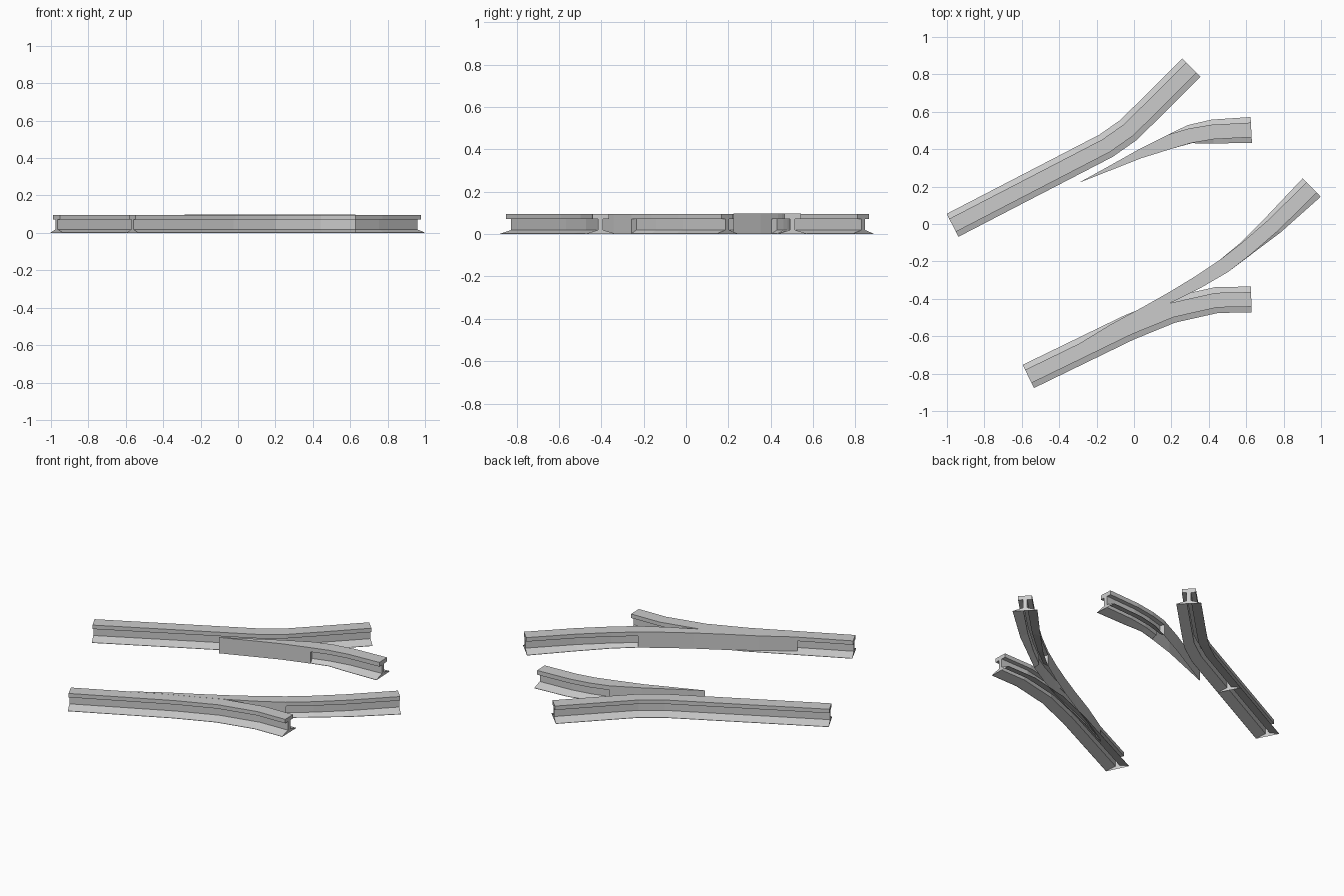
import bpy, bmesh
from mathutils import Vector

if "Cube" in bpy.data.objects:
    bpy.data.objects.remove(bpy.data.objects["Cube"])

HEAD, FOOT, WEB = 0.039, 0.069, 0.012   # half widths of the rail section
TOP = 0.095


def profile(hl, hr, fl, fr, wl, wr, top):
    # open-bottomed rail outline, left foot -> over the head -> right foot
    left = [(fl, 0), (fl, 0.002), (wl, 0.019), (wl, 0.071), (hl, 0.071), (hl, top)]
    right = [(fr, 0), (fr, 0.002), (wr, 0.019), (wr, 0.071), (hr, 0.071), (hr, top)]
    return left + [(-a, z) for a, z in reversed(right)]


def full():
    return (HEAD, HEAD, FOOT, FOOT, WEB, WEB)


def trimmed(fl, fr):
    # rail section whose foot is planed away
    return (HEAD, HEAD, fl, fr, WEB, WEB)


def block(w):
    # solid blade section with straight vertical sides
    return (w,) * 6


def make_rail(name, stations, top=TOP, inner_caps=()):
    # stations: (x, y, section); repeated positions make a step in the section
    path = []
    for x, y, _ in stations:
        p = Vector((x, y))
        if not path or (p - path[-1]).length > 1e-5:
            path.append(p)
    bm = bmesh.new()
    rings = []
    for x, y, sec in stations:
        p = Vector((x, y))
        i = min(range(len(path)), key=lambda k: (path[k] - p).length)
        a = (path[i] - path[i - 1]).normalized() if i > 0 else None
        b = (path[i + 1] - path[i]).normalized() if i < len(path) - 1 else None
        d = ((a or b) + (b or a)).normalized()
        n = Vector((-d.y, d.x)) / d.dot(a or b)
        rings.append([bm.verts.new((x + n.x * o, y + n.y * o, z))
                      for o, z in profile(*sec, top)])
    for r, s in zip(rings, rings[1:]):
        for k in range(len(r) - 1):
            bm.faces.new((r[k], r[k + 1], s[k + 1], s[k]))
    bm.faces.new(rings[0])
    bm.faces.new(rings[-1][::-1])
    bmesh.ops.remove_doubles(bm, verts=bm.verts, dist=1e-5)
    bmesh.ops.dissolve_degenerate(bm, edges=bm.edges, dist=1e-6)
    bmesh.ops.recalc_face_normals(bm, faces=bm.faces)
    # bulkhead inside the hollow rail
    for i in inner_caps:
        bm.faces.new([bm.verts.new(v) for v in inner_points(stations, i, top)])
    me = bpy.data.meshes.new(name)
    bm.to_mesh(me)
    bm.free()
    ob = bpy.data.objects.new(name, me)
    bpy.context.collection.objects.link(ob)
    return ob


def inner_points(stations, i, top):
    x, y, sec = stations[i]
    d = (Vector(stations[i + 1][:2]) - Vector(stations[i - 1][:2])).normalized()
    return [(x - d.y * o, y + d.x * o, z) for o, z in profile(*sec, top)]


# outer stock rail, bending away to the left
make_rail("left_stock_rail", [
    (-0.97, -0.007, full()), (-0.48, 0.247, full()), (-0.15, 0.418, full()),
    (-0.03, 0.502, full()), (0.08, 0.61, full()), (0.307, 0.837, full())],
    inner_caps=(1,))

# outer stock rail, bending to run straight along x
make_rail("right_stock_rail", [
    (-0.565, -0.815, full()), (-0.03, -0.555, full()), (0.20, -0.461, full()),
    (0.44, -0.407, full()), (0.627, -0.403, full())])

# free switch blade: tapered solid tip, then a normal rail
make_rail("left_switch_blade", [
    (-0.285, 0.225, block(0.001)), (-0.13, 0.298, block(0.012)),
    (0.03, 0.374, block(0.024)), (0.195, 0.441, block(HEAD)),
    (0.195, 0.441, trimmed(HEAD, HEAD)), (0.30, 0.472, trimmed(0.058, 0.041)),
    (0.42, 0.492, trimmed(0.066, 0.062)), (0.627, 0.503, full())],
    top=TOP + 0.002)

# switch blade closed against the right stock rail
make_rail("right_switch_blade", [
    (-0.30, -0.645, block(0.001)), (-0.115, -0.543, block(0.010)),
    (0.06, -0.460, block(0.020)), (0.21, -0.384, block(0.028)),
    (0.34, -0.312, block(0.034)), (0.48, -0.225, block(HEAD)),
    (0.48, -0.225, trimmed(HEAD, HEAD)), (0.60, -0.132, trimmed(0.044, 0.041)),
    (0.745, -0.006, trimmed(0.058, 0.055)), (0.95, 0.195, full())],
    top=TOP + 0.0005)
